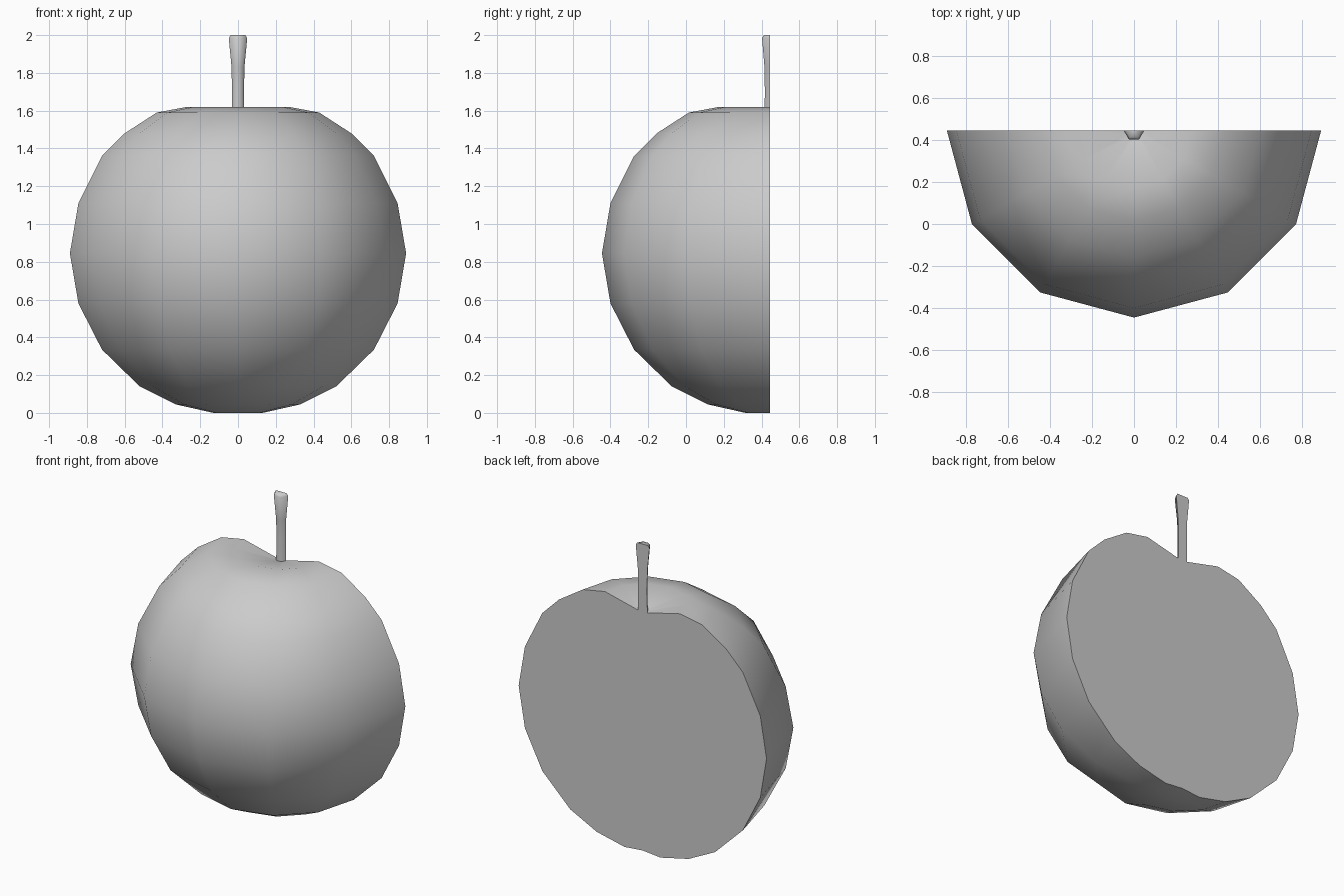
import bpy
import bmesh
from math import cos, sin, pi, radians

cube = bpy.data.objects.get("Cube")
if cube:
    bpy.data.objects.remove(cube, do_unlink=True)

CUT_Y = 0.445  # plane of the flat back

grey = bpy.data.materials.new("plain_grey")
grey.use_nodes = True
grey.diffuse_color = (0.6, 0.6, 0.6, 1)
grey.node_tree.nodes["Principled BSDF"].inputs["Base Color"].default_value = (0.6, 0.6, 0.6, 1)


def half_lathe(name, profile, segments):
    """Turn a (radius, z) profile through the front half circle and close the flat back."""
    bm = bmesh.new()
    columns = []
    for i in range(segments + 1):
        a = pi + pi * i / segments
        columns.append([bm.verts.new((r * cos(a), CUT_Y + r * sin(a), z)) for r, z in profile])
    for left, right in zip(columns, columns[1:]):
        for k in range(len(profile) - 1):
            bm.faces.new((left[k], right[k], right[k + 1], left[k + 1]))
    bmesh.ops.remove_doubles(bm, verts=bm.verts, dist=0.0001)

    # flat cut face
    rim = [e for e in bm.edges if e.is_boundary]
    bmesh.ops.contextual_create(bm, geom=rim)
    bmesh.ops.recalc_face_normals(bm, faces=bm.faces)

    # smooth skin with a sharp cut edge
    for f in bm.faces:
        f.smooth = True
    for e in bm.edges:
        e.smooth = e.calc_face_angle(0) < radians(65)
    mesh = bpy.data.meshes.new(name)
    bm.to_mesh(mesh)
    bm.free()
    mesh.materials.append(grey)
    obj = bpy.data.objects.new(name, mesh)
    bpy.context.collection.objects.link(obj)
    return obj


# halved fruit, with a shallow hollow at each end
half_lathe("fruit_half", [
    (0, 0.012), (0.13, 0), (0.33, 0.045), (0.52, 0.14), (0.72, 0.335),
    (0.845, 0.58), (0.89, 0.845), (0.845, 1.11), (0.72, 1.36), (0.6, 1.48),
    (0.43, 1.59), (0.27, 1.62), (0.04, 1.565), (0, 1.55)], 6)

# halved stem, flared at the top
half_lathe("stem_half", [
    (0, 1.55), (0.034, 1.55), (0.032, 1.7), (0.034, 1.83),
    (0.049, 1.985), (0.038, 2), (0, 2)], 3)
